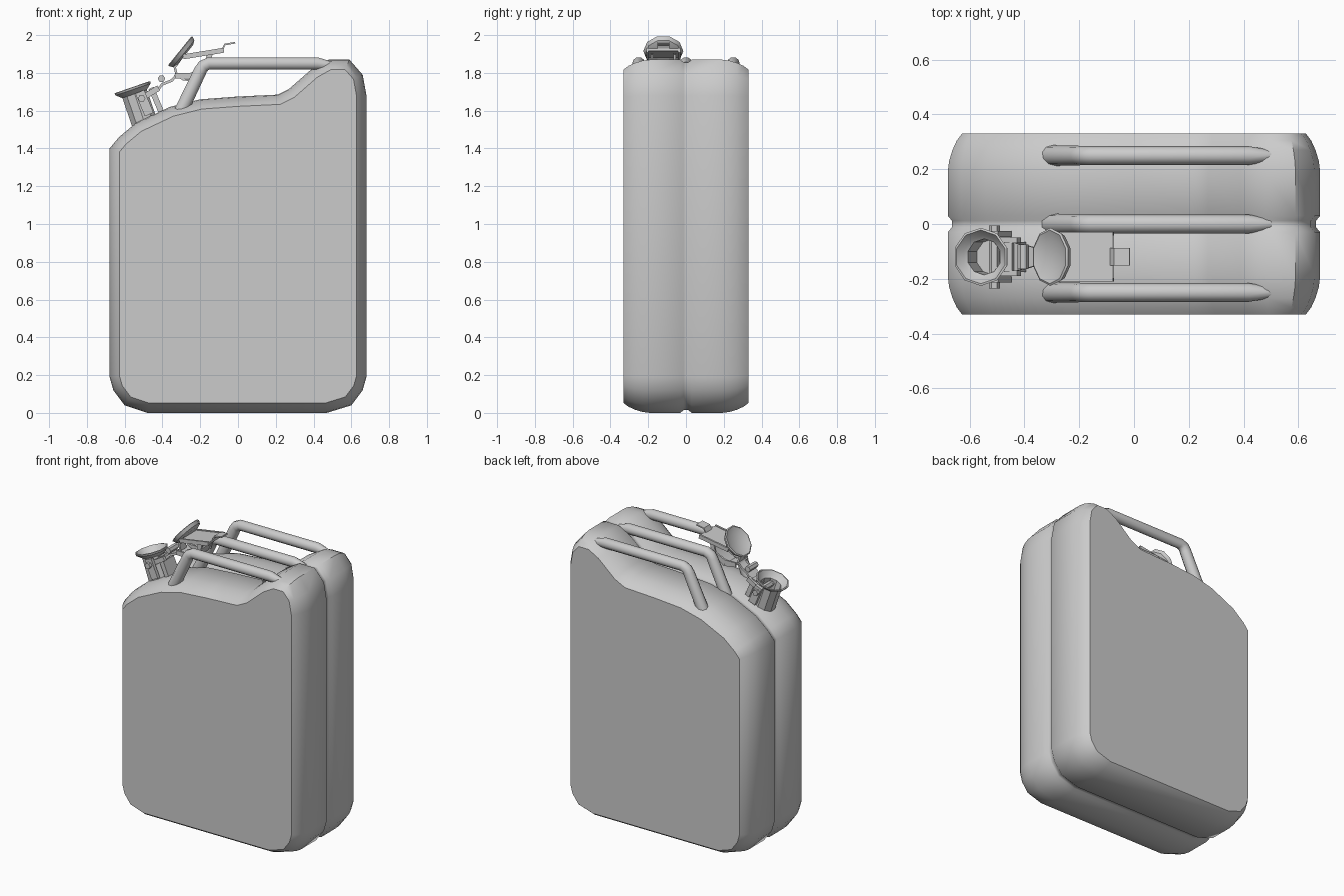
import bpy, bmesh, math
from mathutils import Vector, Matrix

if "Cube" in bpy.data.objects:
    bpy.data.objects.remove(bpy.data.objects["Cube"])

SY = -0.12  # spout and lever centre line


def finish(name, bm, angle=40):
    bmesh.ops.recalc_face_normals(bm, faces=bm.faces)
    me = bpy.data.meshes.new(name)
    bm.to_mesh(me)
    bm.free()
    ob = bpy.data.objects.new(name, me)
    bpy.context.collection.objects.link(ob)
    smooth(ob, angle)
    return ob


def smooth(ob, angle=40):
    bpy.ops.object.select_all(action='DESELECT')
    ob.select_set(True)
    bpy.context.view_layer.objects.active = ob
    bpy.ops.object.shade_smooth_by_angle(angle=math.radians(angle))


def loft(bm, rings, cap=True, loop=False):
    rows = [[bm.verts.new(p) for p in r] for r in rings]
    pairs = list(zip(rows, rows[1:])) + ([(rows[-1], rows[0])] if loop else [])
    for a, b in pairs:
        n = len(a)
        for i in range(n):
            bm.faces.new((a[i], a[(i + 1) % n], b[(i + 1) % n], b[i]))
    if cap:
        bm.faces.new(rows[0])
        bm.faces.new(rows[-1])


def inset(pts, d):
    # mitred inward offset of a counter-clockwise outline
    out = []
    for i, p in enumerate(pts):
        p = Vector(p)
        a = (p - Vector(pts[i - 1])).normalized()
        b = (Vector(pts[(i + 1) % len(pts)]) - p).normalized()
        na, nb = Vector((-a.y, a.x)), Vector((-b.y, b.x))
        out.append(p + (na + nb) * d / (1 + na.dot(nb)))
    return out


def lathe(name, profile, centre, tilt, seg=10):
    m = Matrix.Translation(centre) @ Matrix.Rotation(math.radians(tilt), 4, 'Y')
    bm = bmesh.new()
    angs = [2 * math.pi * (i + 0.5) / seg for i in range(seg)]
    loft(bm, [[m @ Vector((r * math.cos(a), r * math.sin(a), h)) for a in angs]
              for r, h in profile])
    return finish(name, bm, 35)


def strip(name, path, width, thick, y=SY):
    # flat bar following an xz path
    bm = bmesh.new()
    rings = []
    for i, p in enumerate(path):
        a, b = Vector(path[max(i - 1, 0)]), Vector(path[min(i + 1, len(path) - 1)])
        t = (b - a).normalized()
        n = Vector((-t.y, t.x)) * thick / 2
        w = width[i] if isinstance(width, (list, tuple)) else width
        rings.append([(p[0] + s * n.x, y + q * w / 2, p[1] + s * n.y)
                      for s, q in ((-1, -1), (-1, 1), (1, 1), (1, -1))])
    loft(bm, rings)
    return finish(name, bm, 30)


def tube(name, pts, radius, radii=None, res=3):
    cu = bpy.data.curves.new(name, 'CURVE')
    cu.dimensions = '3D'
    cu.bevel_depth, cu.bevel_resolution, cu.use_fill_caps = radius, res, True
    sp = cu.splines.new('POLY')
    sp.points.add(len(pts) - 1)
    for i, p in enumerate(pts):
        sp.points[i].co = (*p, 1)
        sp.points[i].radius = radii[i] if radii else 1
    ob = bpy.data.objects.new(name, cu)
    bpy.context.collection.objects.link(ob)
    bpy.ops.object.select_all(action='DESELECT')
    ob.select_set(True)
    bpy.context.view_layer.objects.active = ob
    bpy.ops.object.convert(target='MESH')
    smooth(bpy.context.object, 50)


# can body: side outline lofted across the depth, with a seam groove
outline = [(-0.48, 0), (0.47, 0), (0.60, 0.04), (0.66, 0.12), (0.68, 0.19),
           (0.68, 1.68), (0.66, 1.79), (0.59, 1.87), (0.48, 1.87), (0.39, 1.82),
           (0.27, 1.715), (0.21, 1.685), (0.0, 1.675), (-0.2, 1.66), (-0.36, 1.62),
           (-0.54, 1.535), (-0.63, 1.46), (-0.68, 1.40), (-0.68, 0.19),
           (-0.66, 0.12), (-0.60, 0.04)]
half = [(0.33, 0.052), (0.305, 0.033), (0.27, 0.017), (0.23, 0.005), (0.19, 0),
        (0.03, 0), (0.012, 0.015)]
section = [(-y, d) for y, d in half] + half[::-1]
bm = bmesh.new()
loft(bm, [[(p[0], y, p[1]) for p in inset(outline, d)] for y, d in section])
finish("can_body", bm, 42)

# three carrying handles
for label, y in (("front", -0.25), ("middle", 0.0), ("back", 0.25)):
    tube(label + "_handle",
         [(-0.305, y, 1.59), (-0.20, y, 1.81), (-0.185, y, 1.836), (-0.155, y, 1.85),
          (0.42, y, 1.85), (0.50, y, 1.838)], 0.034, [1.12, 1.05, 1, 1, 1, 0.6])

# hollow spout with flared rim
lathe("spout", [(0.072, -0.20), (0.072, -0.03), (0.103, -0.005), (0.106, 0.006),
                (0.098, 0.008), (0.078, -0.02), (0.066, -0.03), (0.066, -0.13)],
      (-0.557, SY, 1.717), -19)

# hinge cheeks either side of the spout, with pivot pin
for label, s in (("front", -1), ("back", 1)):
    strip(label + "_hinge_cheek", [(-0.47, 1.58), (-0.52, 1.70)], 0.022, 0.05,
          SY + s * 0.083)
    strip(label + "_hinge_arm", [(-0.52, 1.66), (-0.47, 1.69), (-0.42, 1.72)],
          0.02, 0.03, SY + s * 0.06)
tube("hinge_pin", [(-0.51, SY - 0.115, 1.665), (-0.51, SY + 0.115, 1.665)], 0.02, res=1)
strip("spout_clamp", [(-0.405, 1.59), (-0.46, 1.72)], 0.11, 0.03)
strip("hinge_link", [(-0.48, 1.68), (-0.43, 1.705), (-0.40, 1.74), (-0.35, 1.76),
                     (-0.325, 1.79), (-0.335, 1.83), (-0.30, 1.88)],
      [0.12, 0.10, 0.09, 0.06, 0.06, 0.06, 0.06], 0.014)
tube("link_knuckle", [(-0.405, SY - 0.045, 1.77), (-0.405, SY + 0.045, 1.77)], 0.02, res=1)

# open lid, dished towards the spout
lathe("lid", [(0.07, -0.032), (0.095, -0.022), (0.106, 0), (0.098, 0.004),
              (0.06, -0.012)], (-0.305, SY, 1.915), -51)

# locking lever: plate, raised edges, thumb tab and curved cam strap
strip("lever_plate", [(-0.29, 1.887), (-0.075, 1.922)], 0.17, 0.012)
for label, s in (("front", -1), ("back", 1)):
    strip(label + "_lever_edge", [(-0.29, 1.885), (-0.075, 1.920)], 0.012, 0.026,
          SY + s * 0.084)
    strip(label + "_lever_cam", [(-0.33, 1.785), (-0.25, 1.785), (-0.17, 1.82),
                                 (-0.15, 1.90)], 0.012, 0.03, SY + s * 0.06)
strip("lever_tab", [(-0.085, 1.920), (-0.07, 1.95), (-0.015, 1.96)], 0.064, 0.009)
strip("cam_strap", [(-0.335, 1.79), (-0.29, 1.765), (-0.24, 1.76), (-0.18, 1.80),
                    (-0.15, 1.86)], 0.12, 0.01)
